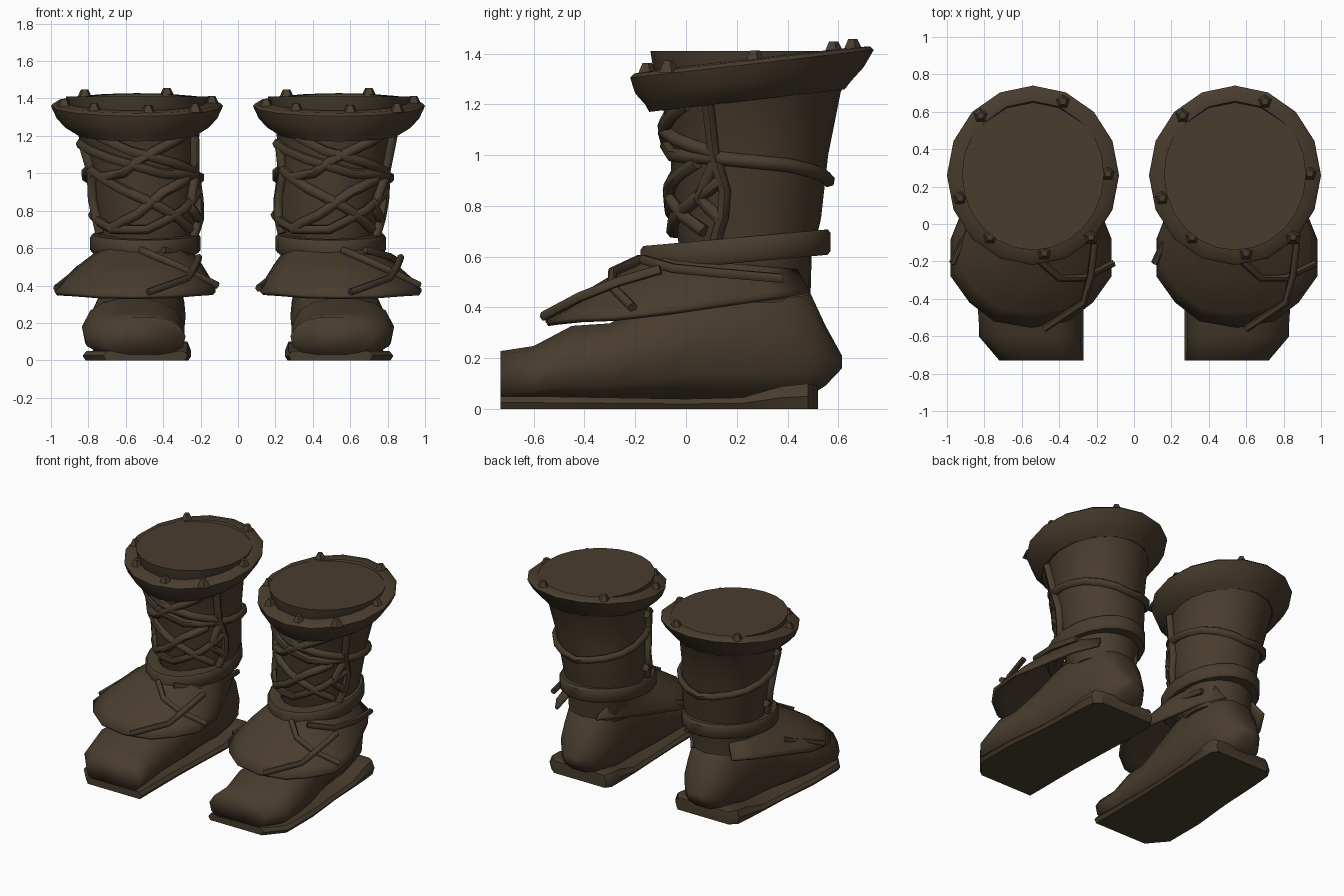
import bpy, bmesh, math
from mathutils import Vector

if "Cube" in bpy.data.objects:
    bpy.data.objects.remove(bpy.data.objects["Cube"])

leather = bpy.data.materials.new("dark_brown_leather")
leather.diffuse_color = (0.066, 0.046, 0.027, 1)
leather.use_nodes = True
leather.node_tree.nodes["Principled BSDF"].inputs["Base Color"].default_value = leather.diffuse_color


def finish(name, bm, angle=40):
    bmesh.ops.recalc_face_normals(bm, faces=bm.faces)
    me = bpy.data.meshes.new(name)
    bm.to_mesh(me)
    bm.free()
    me.materials.append(leather)
    ob = bpy.data.objects.new(name, me)
    bpy.context.collection.objects.link(ob)
    bpy.ops.object.select_all(action='DESELECT')
    ob.select_set(True)
    bpy.context.view_layer.objects.active = ob
    bpy.ops.object.shade_smooth_by_angle(angle=math.radians(angle))
    return ob


def loft(name, rings, closed=True, caps=True, wrap=False, angle=40):
    """Skin a list of point rings."""
    bm = bmesh.new()
    vs = [[bm.verts.new(p) for p in r] for r in rings]
    n = len(vs[0])
    pairs = list(zip(vs, vs[1:])) + ([(vs[-1], vs[0])] if wrap else [])
    for a, b in pairs:
        for i in range(n if closed else n - 1):
            j = (i + 1) % n
            bm.faces.new((a[i], a[j], b[j], b[i]))
    if caps:
        bm.faces.new(vs[0])
        bm.faces.new(vs[-1])
    return finish(name, bm, angle)


def oval(cx, cy, z, rx, ry, tilt=0.0, n=18):
    """Elliptical ring whose height rises with y by the tilt slope."""
    pts = []
    for i in range(n):
        a = math.tau * i / n
        y = ry * math.sin(a)
        pts.append((cx + rx * math.cos(a), cy + y, z + tilt * y))
    return pts


def rope(name, pts, r=0.027):
    cu = bpy.data.curves.new(name, 'CURVE')
    cu.dimensions = '3D'
    cu.bevel_depth = r
    cu.bevel_resolution = 1
    cu.use_fill_caps = True
    sp = cu.splines.new('POLY')
    sp.points.add(len(pts) - 1)
    for p, q in zip(sp.points, pts):
        p.co = (*q, 1)
    tmp = bpy.data.objects.new(name + "_path", cu)
    bpy.context.collection.objects.link(tmp)
    bpy.context.view_layer.update()
    me = bpy.data.meshes.new_from_object(tmp.evaluated_get(bpy.context.evaluated_depsgraph_get()))
    bpy.data.objects.remove(tmp)
    bm = bmesh.new()
    bm.from_mesh(me)
    bpy.data.meshes.remove(me)
    finish(name, bm, 60)


# shaft rings: z, centre x, centre y, half width, half depth
SHAFT = [(.42, .50, .265, .21, .225), (.6, .49, .24, .25, .255), (.75, .485, .24, .28, .292),
         (1.0, .51, .25, .295, .31), (1.25, .535, .255, .33, .355), (1.31, .54, .26, .36, .385),
         (1.41, .54, .265, .38, .405)]


def on_shaft(deg, z, s, out=0.012):
    """Point on the shaft surface; 0 degrees is the front, positive toward +x."""
    for a, b in zip(SHAFT, SHAFT[1:]):
        if a[0] <= z <= b[0]:
            t = (z - a[0]) / (b[0] - a[0])
            cx, cy, rx, ry = (a[k] + t * (b[k] - a[k]) for k in (1, 2, 3, 4))
    d = math.radians(deg)
    return (s * cx + (rx + out) * math.sin(d), cy - (ry + out) * math.cos(d), z)


def wrap_path(keys, s):
    """Fill in points between (angle, z) keys along the shaft."""
    pts = []
    for (a0, z0), (a1, z1) in zip(keys, keys[1:]):
        n = max(2, int(abs(a1 - a0) / 18))
        pts += [on_shaft(a0 + (a1 - a0) * i / n, z0 + (z1 - z0) * i / n, s) for i in range(n)]
    return pts + [on_shaft(*keys[-1], s)]


# foot stations: y, centre x, half width, bottom z, top z
FOOT = [(-.73, .50, .22, .03, .23), (-.60, .555, .27, .03, .25), (-.45, .56, .275, .03, .33),
        (-.30, .55, .265, .03, .34), (-.12, .53, .25, .03, .44), (.05, .52, .235, .03, .55),
        (.25, .51, .225, .03, .58), (.40, .50, .20, .04, .56), (.49, .50, .17, .05, .46),
        (.55, .50, .125, .09, .33), (.615, .50, .06, .16, .21)]
# sole outline: y, inner x, outer x, top z
SOLE = [(-.73, .27, .72, .05), (-.6, .27, .83, .05), (-.3, .27, .83, .045), (0, .26, .80, .04),
        (.22, .25, .79, .045), (.38, .25, .78, .09), (.48, .25, .77, .10), (.52, .28, .72, .09)]
# flap, half outline: rim and collar points
RIM = [(0, -.555, .345), (.2, -.52, .35), (.33, -.42, .36), (.43, -.28, .365),
       (.43, -.08, .385), (.35, .12, .41), (.27, .33, .44), (.17, .49, .46)]
COLLAR = [(0, -.13, .60), (.1, -.12, .60), (.18, -.08, .60), (.23, 0, .59),
          (.26, .1, .58), (.26, .22, .57), (.23, .33, .56), (.16, .44, .55)]


def both(half):
    return [(-x, y, z) for x, y, z in reversed(half[1:])] + half


# laces and wraps round the shaft: (angle, z) keys
WRAPS = {
    "upper_wrap": [(-75, 1.16), (-30, 1.08), (20, 1.0), (64, .99), (120, .96), (180, .90), (240, .95), (300, 1.03)],
    "lower_wrap": [(-80, .78), (-40, .70), (0, .70), (40, .80), (70, .90)],
    "lace_b": [(-45, .98), (-20, 1.0), (0, 1.08), (30, 1.16), (45, 1.2)],
    "lace_c": [(-62, 1.02), (-25, .92), (15, .82), (55, .70)],
    "lace_d": [(-40, 1.2), (-10, 1.12), (30, 1.06), (64, 1.01)],
    "lace_e": [(-45, .70), (-10, .78), (20, .9), (50, .97)],
    "side_lace_a": [(62, 1.2), (64, 1.01), (73, .86), (72, .76), (64, .66)],
    "side_lace_b": [(-66, 1.14), (-62, 1.0), (-70, .86), (-64, .68)],
    "side_loop": [(70, .75), (52, .83), (66, .98)],
}

# loose straps lying on the flap
STRAPS = {
    "long_strap": [(.06, -.56, .365), (.27, -.42, .44), (.31, -.27, .50), (.33, -.1, .55)],
    "cross_strap": [(.02, -.18, .59), (.14, -.29, .54), (.27, -.29, .48), (.43, -.21, .40)],
    "side_strap": [(.14, -.17, .59), (.27, -.05, .555), (.30, .15, .535), (.27, .38, .515)],
    "outer_strap": [(-.43, -.21, .385), (-.36, -.06, .44), (-.31, .08, .49)],
}
STUDS = [(-.28, .58), (.16, .655), (.40, .27), (-.39, .14), (-.23, -.07), (.06, -.155), (.31, -.07)]

for side, s in (("left", -1), ("right", 1)):
    cx = .54 * s

    # foot, a rounded loft from toe to heel
    rings = []
    for y, x0, hw, zb, zt in FOOT:
        ring = []
        for i in range(14):
            a = math.tau * i / 14
            c, q = math.cos(a), math.sin(a)
            e = 0.65
            px = math.copysign(abs(c) ** e, c) * hw
            pz = math.copysign(abs(q) ** e, q) * (zt - zb) / 2
            taper = 1 - .25 * max(0, q)
            ring.append((s * (x0 + px * taper), y, (zb + zt) / 2 + pz))
        rings.append(ring)
    loft(side + "_foot", rings, angle=100)

    # sole with raised heel edge
    loft(side + "_sole", [[(s * (a + .015), y, 0), (s * (b - .015), y, 0), (s * b, y, z * .5),
                           (s * (b - .02), y, z), (s * (a + .02), y, z), (s * a, y, z * .5)]
                          for y, a, b, z in SOLE])

    # shaft with closed top
    loft(side + "_shaft", [oval(s * x, cy, z, rx, ry, n=24) for z, x, cy, rx, ry in SHAFT])

    # tilted flaring cuff
    loft(side + "_cuff", [oval(cx, cy, z, rx, ry, .115, 16) for z, cy, rx, ry in (
        (1.235, .24, .30, .34), (1.215, .24, .335, .385), (1.245, .245, .385, .405), (1.295, .25, .43, .45),
        (1.36, .26, .46, .48), (1.375, .26, .445, .465), (1.38, .262, .37, .395))],
        caps=False, wrap=True, angle=50)

    # ankle band
    loft(side + "_ankle_band", [oval(s * .495, .195, z, .295 + d, .375 + d, .09, 20) for z, d in (
        (.575, -.09), (.575, -.012), (.59, 0), (.66, 0), (.675, -.012), (.675, -.09))],
        caps=False, wrap=True)

    # flap over the instep: brim, dome, then tucked in against the ankle
    rim, collar = both(RIM), both(COLLAR)
    levels = []
    for t, lift in ((0, 0), (.18, .008), (.28, .025), (.6, .025), (1, 0), (1.35, -.08)):
        row = []
        for i, (a, b) in enumerate(zip(rim, collar)):
            if t > 1:
                p = Vector((b[0] * .7, .2 + (b[1] - .2) * .7, b[2]))
            else:
                p = Vector(a).lerp(Vector(b), t)
            bulge = lift * (1 - abs(i - 7) / 7)
            row.append((p.x + s * (.55 - .05 * min(t, 1)), p.y, p.z + bulge))
        levels.append(row)
    flap = loft(side + "_flap", levels, closed=False, caps=False)
    mod = flap.modifiers.new("thickness", 'SOLIDIFY')
    mod.thickness = .022
    mod.offset = -1

    # laces, wraps and straps
    for nm, keys in WRAPS.items():
        rope(side + "_" + nm, wrap_path(keys, s))
    for nm, pts in STRAPS.items():
        rope(side + "_" + nm, [(x + cx, y, z) for x, y, z in pts], .02)

    # low studs round the cuff rim
    bm = bmesh.new()
    for x, y in STUDS:
        z = 1.375 + .115 * (y - .26)
        res = bmesh.ops.create_cone(bm, cap_ends=True, segments=5, radius1=.045, radius2=.02, depth=.05)
        bmesh.ops.translate(bm, verts=res["verts"], vec=(cx + x, y, z + .012))
    finish(side + "_studs", bm, 20)
